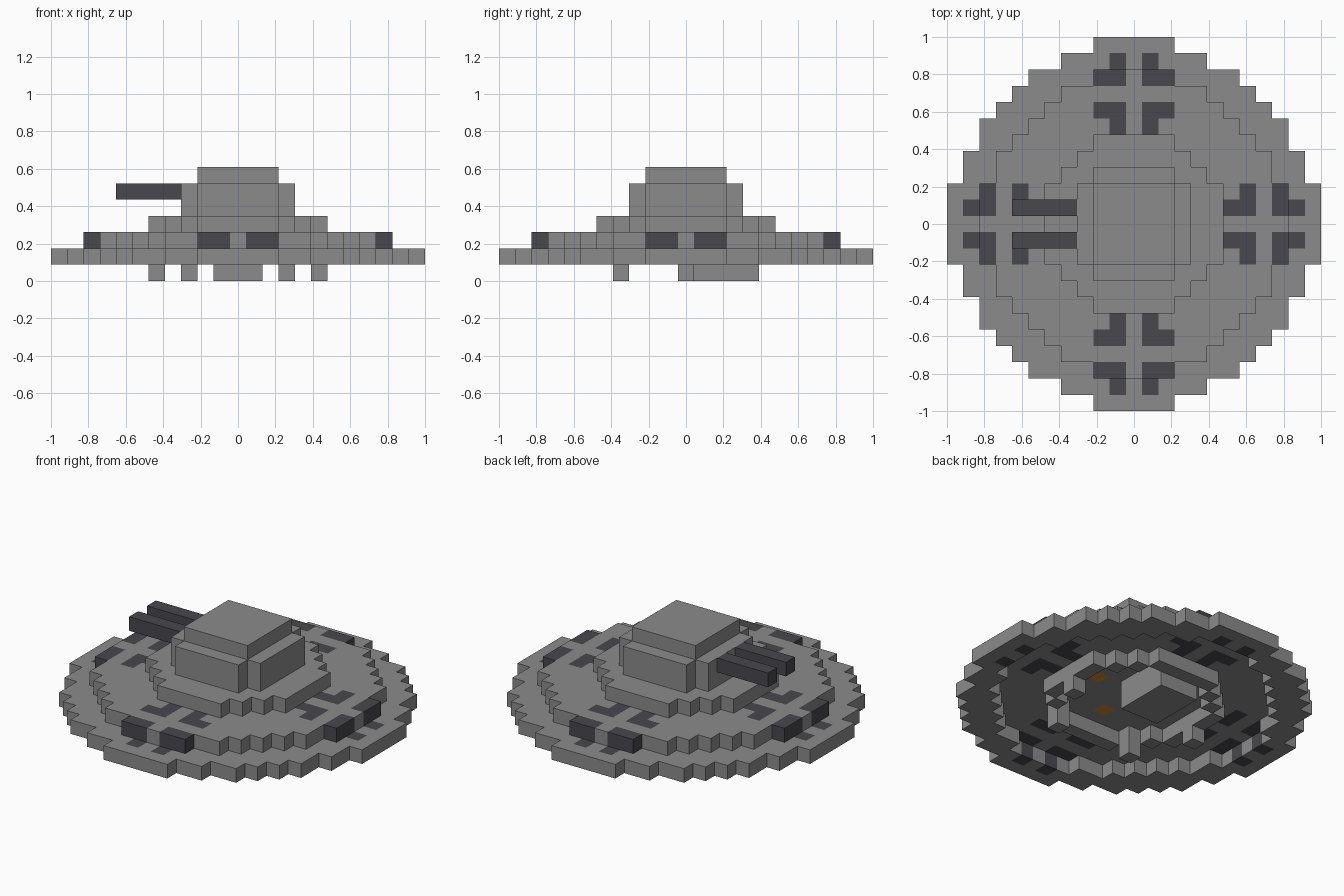
import bpy
import bmesh
import math
from mathutils import Vector

U = 2 / 23  # edge length of one block

cube = bpy.data.objects.get("Cube")
if cube:
    bpy.data.objects.remove(cube, do_unlink=True)


def make_material(name, colour):
    mat = bpy.data.materials.new(name)
    mat.use_nodes = True
    mat.diffuse_color = (*colour, 1)
    mat.node_tree.nodes["Principled BSDF"].inputs["Base Color"].default_value = (*colour, 1)
    return mat


MATERIALS = [
    make_material("hull grey", (0.26, 0.26, 0.26)),
    make_material("dark grey", (0.065, 0.063, 0.075)),
    make_material("lamp orange", (0.6, 0.25, 0.03)),
]
GREY, DARK, ORANGE = range(3)
DIRECTIONS = [Vector(d) for d in
              ((1, 0, 0), (-1, 0, 0), (0, 1, 0), (0, -1, 0), (0, 0, 1), (0, 0, -1))]


def disc(half_widths):
    """Stepped disc: half width in blocks for each row out from the middle."""
    return {(i, j) for row, n in enumerate(half_widths)
            for j in (row, -row) for i in range(-n, n + 1)}


def block(x0, x1, y0, y1):
    return {(i, j) for i in range(x0, x1 + 1) for j in range(y0, y1 + 1)}


def build(name, plan, bottom, height=1, colour=lambda i, j: GREY):
    """Extrude a block plan upwards, keeping only its outer faces."""
    cells = {(i, j, k) for i, j in plan for k in range(bottom, bottom + height)}
    bm = bmesh.new()
    for cell in sorted(cells):
        centre = Vector(cell) + Vector((0, 0, 0.5))
        for d in DIRECTIONS:
            if tuple(int(c) for c in Vector(cell) + d) in cells:
                continue
            a = Vector((d.y, d.z, d.x))
            b = d.cross(a)
            corners = [centre + (d + s * a + t * b) / 2
                       for s, t in ((-1, -1), (1, -1), (1, 1), (-1, 1))]
            face = bm.faces.new([bm.verts.new(c * U) for c in corners])
            face.material_index = colour(cell[0], cell[1])
    bmesh.ops.remove_doubles(bm, verts=bm.verts[:], dist=U / 100)
    bmesh.ops.dissolve_limit(bm, angle_limit=math.radians(1), verts=bm.verts[:],
                             edges=bm.edges[:], delimit={'MATERIAL'})
    mesh = bpy.data.meshes.new(name)
    bm.to_mesh(mesh)
    bm.free()
    for mat in MATERIALS:
        mesh.materials.append(mat)
    obj = bpy.data.objects.new(name, mesh)
    bpy.context.collection.objects.link(obj)
    return obj


# Dark markings repeat on all four sides
def marking(i, j):
    across, out = sorted((abs(i), abs(j)))
    single = across == 1 and out in (6, 10)
    double = across in (1, 2) and out in (7, 9)
    return DARK if single or double else GREY


def lamps(i, j):
    return ORANGE if sorted((abs(i), abs(j))) == [0, 3] else GREY


outer = disc((11, 11, 11, 10, 10, 9, 9, 8, 7, 6, 4, 2))
middle = disc((9, 9, 9, 8, 8, 7, 6, 5, 4, 2))
inner = disc((5, 5, 5, 4, 3, 2))
inner_void = disc((4, 4, 4, 3, 2))
tower = disc((3, 3, 3, 2))

# Stepped saucer hull
build("outer_rim", outer - middle, 1, colour=marking)
build("middle_ring", middle - inner, 2, colour=marking)
build("upper_deck", inner, 3)

# Underside cabin with its lamps
build("cabin_ceiling", inner, 2, colour=lamps)
build("cabin_wall", inner - inner_void, 1)
build("cabin_ramp", block(-1, 1, 1, 4), 0, 2)

# Landing feet
for side, label in ((1, "left"), (-1, "right")):
    build(label + "_side_foot", {(5 * side, 0)}, 0)
    build(label + "_front_foot", {(3 * side, -4)}, 0)

# Turret and twin guns
build("turret", tower, 4, 2)
build("turret_cap", block(-2, 2, -2, 2), 6)
for j, label in ((1, "rear"), (-1, "front")):
    build(label + "_gun_barrel", block(-7, -4, j, j), 5, colour=lambda i, j: DARK)
